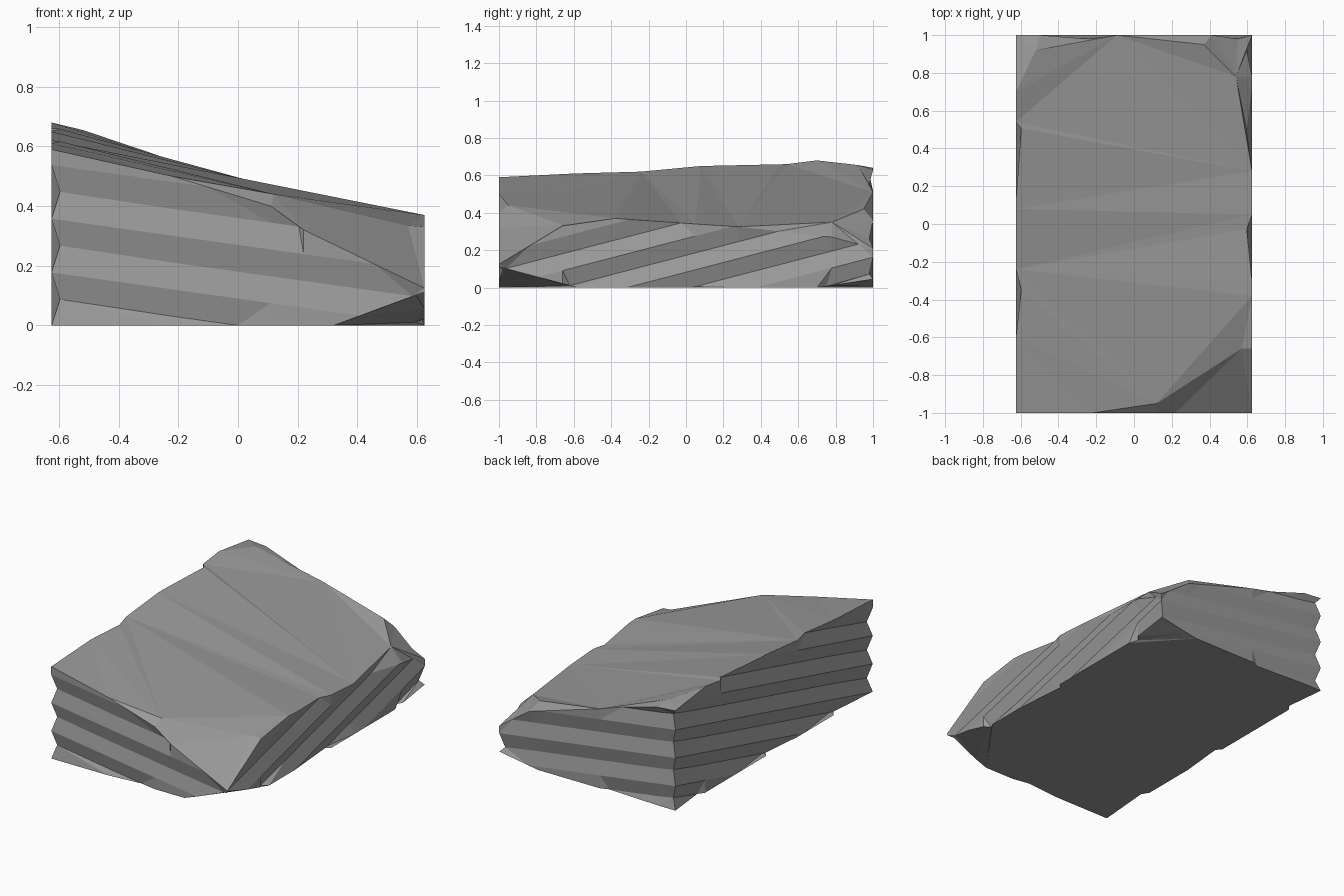
import bpy
import bmesh
from mathutils import Vector
from mathutils.geometry import delaunay_2d_cdt, normal

if "Cube" in bpy.data.objects:
    bpy.data.objects.remove(bpy.data.objects["Cube"])

HALF_X, HALF_Y = 0.625, 1.0


def stone_material():
    mat = bpy.data.materials.new("grey stone")
    colour = (0.32, 0.32, 0.32, 1)
    mat.use_nodes = True
    mat.diffuse_color = colour
    mat.node_tree.nodes["Principled BSDF"].inputs["Base Color"].default_value = colour
    return mat


# Rim heights along each side of the slab: (position along side, height)
front_rim = [(-0.625, 0.59), (-0.22, 0.5), (0.11, 0.4), (0.22, 0.32)]
right_rim = [(-1, 0.125), (-0.66, 0.33), (-0.38, 0.37), (0.05, 0.34), (0.28, 0.325), (0.78, 0.27)]
back_rim = [(0.625, 0.21), (0.41, 0.36), (-0.09, 0.51), (-0.5, 0.63)]
left_rim = [(1, 0.64), (0.7, 0.68), (0.54, 0.66), (0.08, 0.65), (-0.24, 0.62), (-0.6, 0.61)]

rim = [Vector((x, -HALF_Y, z)) for x, z in front_rim]
rim += [Vector((HALF_X, y, z)) for y, z in right_rim]
rim += [Vector((x, HALF_Y, z)) for x, z in back_rim]
rim += [Vector((-HALF_X, y, z)) for y, z in left_rim]

# Crest points where the corners are chipped away from the sloping top
crest = [Vector(p) for p in ((0.12, -0.95, 0.44), (0.57, -0.66, 0.335),
                             (0.54, 0.78, 0.35), (0.37, 0.95, 0.42), (-0.52, 0.92, 0.655))]
points = rim + crest
n = len(rim)
edges = [(i, (i + 1) % n) for i in range(n)]
chip_line = [rim[1], crest[0], crest[1], rim[5]]
edges += [(points.index(a), points.index(b)) for a, b in zip(chip_line, chip_line[1:])]

# Sloping top surface
coords, _, faces, originals, _, _ = delaunay_2d_cdt([p.xy for p in points], edges, [], 0, 1e-5)
bm = bmesh.new()
verts = [bm.verts.new((c.x, c.y, points[o[0]].z)) for c, o in zip(coords, originals)]
for f in faces:
    bm.faces.new([verts[i] for i in f])

# Vertical sides and flat base
border = [e for e in bm.edges if e.is_boundary]
made = bmesh.ops.extrude_edge_only(bm, edges=border)["geom"]
for item in made:
    if isinstance(item, bmesh.types.BMVert):
        item.co.z = 0
bmesh.ops.holes_fill(bm, edges=[e for e in bm.edges if e.is_boundary], sides=0)
bmesh.ops.recalc_face_normals(bm, faces=bm.faces)


def undercut(a, b, c):
    """Slice a bottom corner away along the plane through three points."""
    n = normal([Vector(p) for p in (a, b, c)])
    if n.z > 0:
        n.negate()
    bmesh.ops.bisect_plane(bm, geom=bm.verts[:] + bm.edges[:] + bm.faces[:],
                           plane_co=a, plane_no=n, clear_outer=True)
    bmesh.ops.holes_fill(bm, edges=[e for e in bm.edges if e.is_boundary], sides=0)


undercut((0.32, -1, 0), (0.625, -0.58, 0), (0.625, -0.88, 0.08))
undercut((0.35, 1, 0), (0.625, 0.7, 0), (0.625, 1, 0.045))
bmesh.ops.recalc_face_normals(bm, faces=bm.faces)

# Tilted bedding layers: cut the sides, then press every other seam inward
bedding = Vector((0.14, -0.26, 1))
recessed = set()
for i in range(-2, 12):
    sides = [f for f in bm.faces if abs(f.normal.z) < 0.01]
    geom = set(sides)
    for f in sides:
        geom.update(f.edges, f.verts)
    cut = bmesh.ops.bisect_plane(bm, geom=list(geom), plane_no=bedding,
                                 plane_co=(0, 0, 0.62 - 0.09 * i))["geom_cut"]
    if i % 2 == 0:
        recessed.update(v for v in cut if isinstance(v, bmesh.types.BMVert))
for v in recessed:
    if abs(v.co.x) > HALF_X - 0.001:
        v.co.x *= 0.955
    if abs(v.co.y) > HALF_Y - 0.001:
        v.co.y *= 0.98

bmesh.ops.triangulate(bm, faces=bm.faces[:])
bmesh.ops.recalc_face_normals(bm, faces=bm.faces)
mesh = bpy.data.meshes.new("rock_slab")
bm.to_mesh(mesh)
bm.free()
mesh.materials.append(stone_material())
slab = bpy.data.objects.new("rock_slab", mesh)
bpy.context.collection.objects.link(slab)
